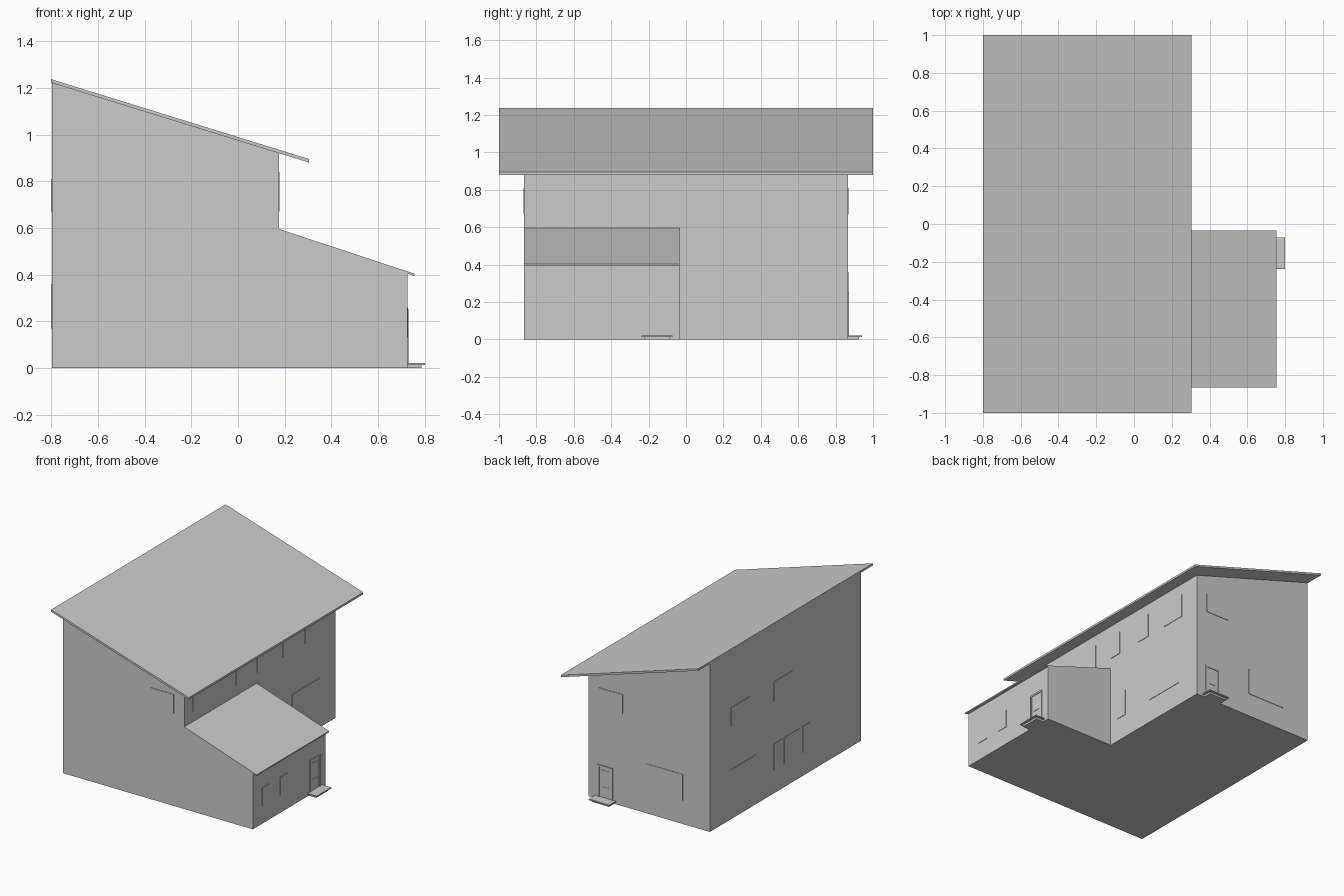
import bpy, bmesh

if "Cube" in bpy.data.objects:
    bpy.data.objects.remove(bpy.data.objects["Cube"])

X0, XM, XE = -0.797, 0.175, 0.725      # left wall, main right wall, extension wall
Y0, Y1, YE = -0.865, 0.865, -0.035     # front, back, extension back wall
SLOPE = (1.237 - 0.895) / 1.105


def prism(name, profile, y0, y1):
    """Extrude an x-z profile along y."""
    bm = bmesh.new()
    face = bm.faces.new([bm.verts.new((x, y0, z)) for x, z in profile])
    ext = bmesh.ops.extrude_face_region(bm, geom=[face])
    verts = [v for v in ext["geom"] if isinstance(v, bmesh.types.BMVert)]
    bmesh.ops.translate(bm, verts=verts, vec=(0, y1 - y0, 0))
    bmesh.ops.recalc_face_normals(bm, faces=bm.faces)
    mesh = bpy.data.meshes.new(name)
    bm.to_mesh(mesh)
    bm.free()
    ob = bpy.data.objects.new(name, mesh)
    bpy.context.collection.objects.link(ob)
    return ob


def box(name, x0, x1, y0, y1, z0, z1):
    return prism(name, [(x0, z0), (x1, z0), (x1, z1), (x0, z1)], y0, y1)


# each wall: axis it faces, plane position, outward sign
WALLS = {"left": ("x", X0, -1), "right": ("x", XM, 1), "extension": ("x", XE, 1),
         "front": ("y", Y0, -1), "back": ("y", Y1, 1)}


def on_wall(name, wall, a0, a1, z0, z1, depth, sink=0.002):
    """Thin box lying on a wall, a0..a1 along the wall."""
    axis, pos, s = WALLS[wall]
    d0, d1 = sorted((pos - s * sink, pos + s * depth))
    if axis == "x":
        return box(name, d0, d1, a0, a1, z0, z1)
    return box(name, a0, a1, d0, d1, z0, z1)


def roof_z(x):
    return 1.237 - SLOPE * (x + 0.80)


# house walls
T = 0.015
box_main = [(X0, 0), (XM, 0), (XM, roof_z(XM) - T), (X0, roof_z(X0) - T)]
prism("main_walls", box_main, Y0, Y1)
prism("extension_walls", [(XM, 0), (XE, 0), (XE, 0.405), (XM, 0.588)], Y0, YE)

# roofs: main roof in two mirrored halves, thin slab over the extension
roof = [(-0.80, roof_z(-0.80) - T), (0.305, roof_z(0.305) - T),
        (0.305, roof_z(0.305)), (-0.80, roof_z(-0.80))]
for name, y in (("front_roof_half", -1), ("back_roof_half", 1)):
    prism(name, roof, min(y, 0), max(y, 0))
prism("extension_roof", [(XM, 0.586), (0.755, 0.395), (0.755, 0.404), (XM, 0.596)], Y0, YE)

# windows: wall, z range, spans along the wall
LOW, HIGH = (0.17, 0.36), (0.67, 0.81)
windows = [
    ("left", LOW, [(0.34, 0.63), (0.03, 0.135), (-0.17, 0.015), (-0.28, -0.20)]),
    ("left", HIGH, [(0.41, 0.62), (-0.08, 0.135)]),
    ("right", LOW, [(0.37, 0.68), (0.04, 0.12)]),
    ("right", (0.67, 0.84), [(0.52, 0.71), (0.26, 0.36), (-0.03, 0.06),
                             (-0.27, -0.19), (-0.77, -0.68)]),
    ("extension", (0.13, 0.26), [(-0.76, -0.67), (-0.555, -0.47)]),
    ("front", HIGH, [(-0.10, 0.09)]),
    ("back", HIGH, [(-0.10, 0.09)]),
    ("back", LOW, [(-0.58, -0.28)]),
]
for wall, (z0, z1), spans in windows:
    for i, (a0, a1) in enumerate(spans):
        on_wall(f"{wall}_window_{i}", wall, a0, a1, z0, z1, 0.003)

# doors with frame, leaf, glass pane, handle and a two-layer step
for wall, c in (("extension", -0.155), ("back", 0.04)):
    w, f, h = 0.06, 0.012, 0.253
    for side in (-1, 1):
        a = sorted((c + side * w, c + side * (w - f)))
        on_wall(wall + "_door_jamb", wall, *a, 0.02, h, 0.006)
    on_wall(wall + "_door_head", wall, c - w + f, c + w - f, h - f, h, 0.006)
    on_wall(wall + "_door_leaf", wall, c - w + f, c + w - f, 0.02, h - f, 0.001)
    on_wall(wall + "_door_pane", wall, c - 0.03, c + 0.03, 0.12, 0.22, 0.003)
    on_wall(wall + "_door_panel", wall, c - 0.03, c + 0.03, 0.04, 0.10, 0.003)
    on_wall(wall + "_step_base", wall, c - 0.07, c + 0.07, 0, 0.014, 0.06)
    on_wall(wall + "_step_top", wall, c - 0.083, c + 0.083, 0.014, 0.022, 0.075)
